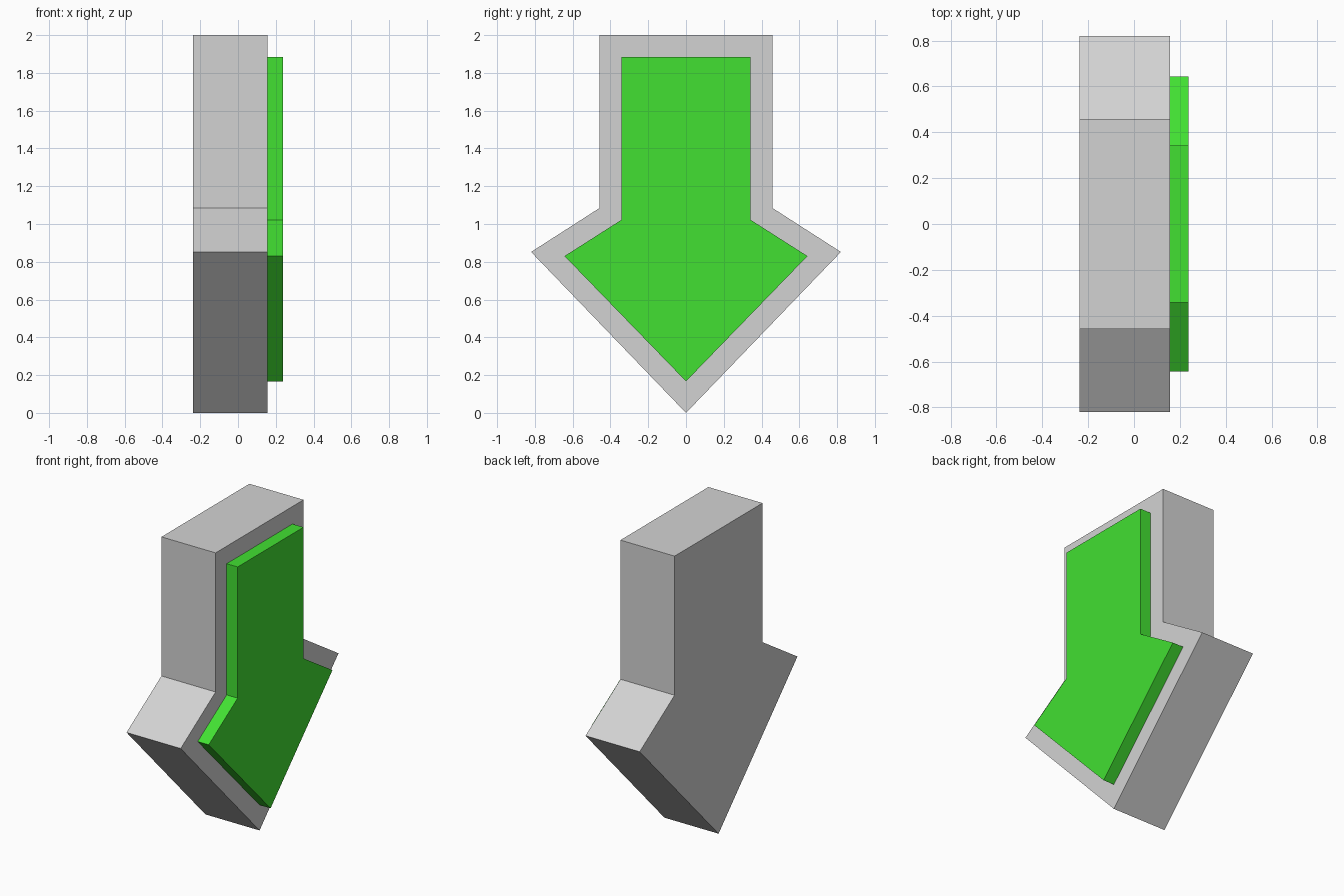
import bpy
import bmesh

cube = bpy.data.objects.get("Cube")
if cube:
    bpy.data.objects.remove(cube, do_unlink=True)


def make_material(name, rgb):
    mat = bpy.data.materials.new(name)
    mat.use_nodes = True
    color = (*rgb, 1.0)
    mat.diffuse_color = color
    mat.node_tree.nodes["Principled BSDF"].inputs["Base Color"].default_value = color
    return mat


def arrow_plate(name, half_profile, x_back, x_front, mat):
    """Mirror a half outline (y, z), starting at the tip, and extrude it along x."""
    outline = half_profile + [(-y, z) for y, z in reversed(half_profile) if y > 0]
    bm = bmesh.new()
    face = bm.faces.new([bm.verts.new((x_back, y, z)) for y, z in outline])
    result = bmesh.ops.extrude_face_region(bm, geom=[face])
    moved = [v for v in result["geom"] if isinstance(v, bmesh.types.BMVert)]
    bmesh.ops.translate(bm, verts=moved, vec=(x_front - x_back, 0, 0))
    bmesh.ops.recalc_face_normals(bm, faces=bm.faces)
    mesh = bpy.data.meshes.new(name)
    bm.to_mesh(mesh)
    bm.free()
    mesh.materials.append(mat)
    obj = bpy.data.objects.new(name, mesh)
    bpy.context.collection.objects.link(obj)
    return obj


grey = make_material("light grey", (0.65, 0.65, 0.65))
green = make_material("bright green", (0.054, 0.745, 0.032))

# Thick grey arrow pointing down
arrow_plate("arrow_body",
            [(0, 0), (0.82, 0.852), (0.457, 1.085), (0.457, 2.0)],
            -0.237, 0.157, grey)

# Raised green arrow on the left face
arrow_plate("arrow_panel",
            [(0, 0.167), (0.643, 0.83), (0.342, 1.022), (0.342, 1.885)],
            0.153, 0.237, green)
